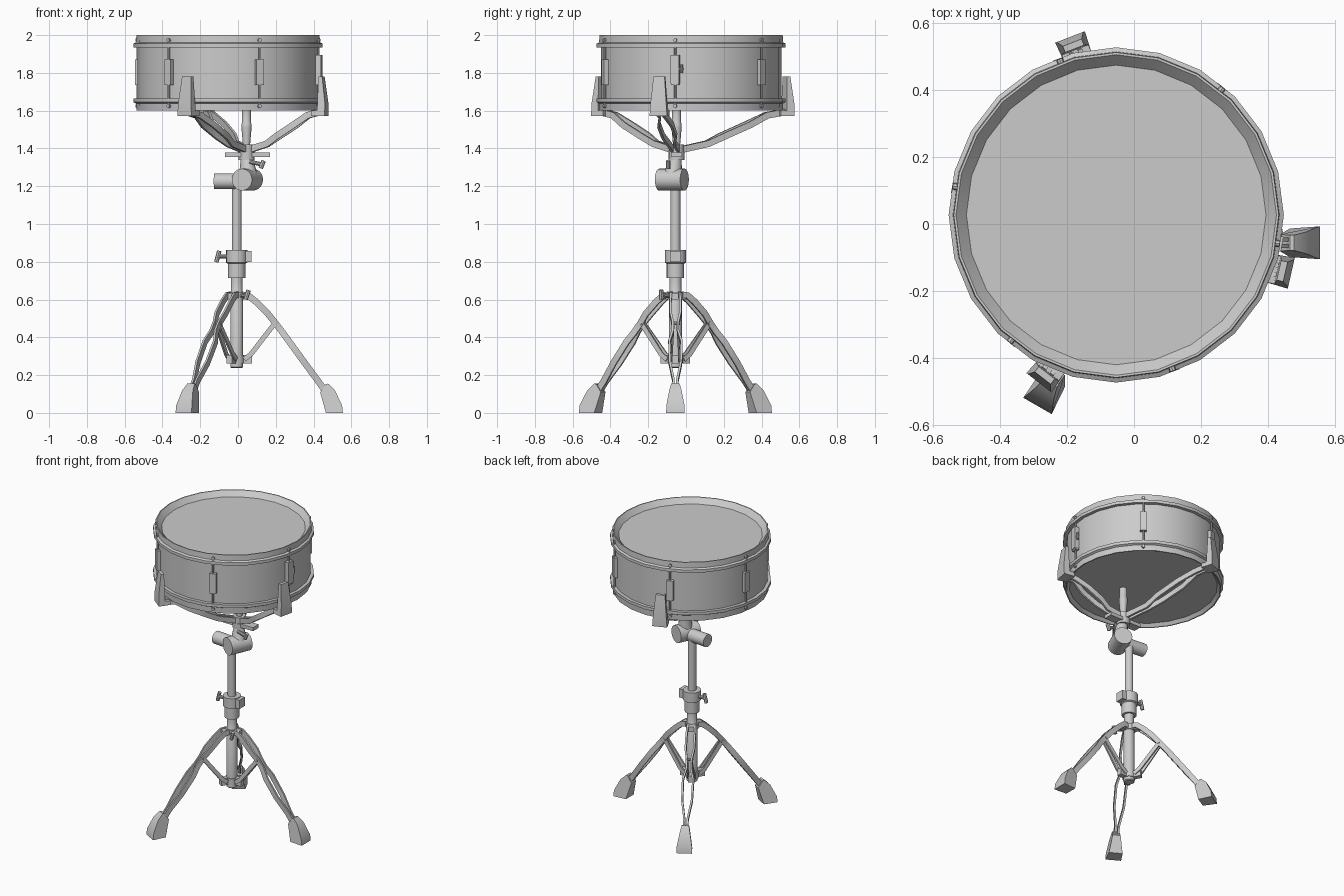
import bpy, bmesh, math
from mathutils import Vector, Matrix

if "Cube" in bpy.data.objects:
    bpy.data.objects.remove(bpy.data.objects["Cube"])

AX = Vector((-0.007, -0.056, 0))     # stand axis
DR = Vector((-0.053, 0.027, 0))      # drum axis
HUB = Vector((0.045, -0.05, 0))      # basket axis


def finish(name, bm, angle=35):
    bmesh.ops.recalc_face_normals(bm, faces=bm.faces)
    me = bpy.data.meshes.new(name)
    bm.to_mesh(me)
    bm.free()
    ob = bpy.data.objects.new(name, me)
    bpy.context.collection.objects.link(ob)
    if angle:
        bpy.ops.object.select_all(action='DESELECT')
        ob.select_set(True)
        bpy.context.view_layer.objects.active = ob
        bpy.ops.object.shade_smooth_by_angle(angle=math.radians(angle))
    return ob


def lathe(name, prof, centre, n=24, closed=False):
    """Revolve (radius, z) points; open profiles are capped."""
    bm = bmesh.new()
    rings = [[bm.verts.new(centre + Vector((r * math.cos(a), r * math.sin(a), z)))
              for a in (2 * math.pi * i / n for i in range(n))] for r, z in prof]
    pairs = list(zip(rings, rings[1:])) + ([(rings[-1], rings[0])] if closed else [])
    for a, b in pairs:
        for i in range(n):
            bm.faces.new((a[i], a[(i + 1) % n], b[(i + 1) % n], b[i]))
    if not closed:
        bm.faces.new(rings[0])
        bm.faces.new(rings[-1])
    return finish(name, bm)


def rod(name, a, b, r1, r2=None, n=16):
    """Cylinder or cone between two points."""
    a, b = Vector(a), Vector(b)
    bm = bmesh.new()
    m = Matrix.Translation((a + b) / 2) @ (b - a).to_track_quat('Z', 'Y').to_matrix().to_4x4()
    bmesh.ops.create_cone(bm, cap_ends=True, segments=n, radius1=r1,
                          radius2=r1 if r2 is None else r2, depth=(b - a).length, matrix=m)
    return finish(name, bm)


def radial(origin, ang):
    """Local frame: x outward, y sideways, z up."""
    return Matrix.Translation(origin) @ Matrix.Rotation(math.radians(ang), 4, 'Z')


def box(name, size, loc, frame=Matrix()):
    bm = bmesh.new()
    m = frame @ Matrix.Translation(loc) @ Matrix.Diagonal((*size, 1))
    bmesh.ops.create_cube(bm, size=1, matrix=m)
    return finish(name, bm, 0)


def wedge(name, prof, frame):
    """Side profile of (out, z, width) points, spread sideways."""
    bm = bmesh.new()
    L, R = ([bm.verts.new(frame @ Vector((s, k * w / 2, z))) for s, z, w in prof] for k in (1, -1))
    bm.faces.new(L)
    bm.faces.new(R)
    for i in range(len(prof)):
        j = (i + 1) % len(prof)
        bm.faces.new((L[i], L[j], R[j], R[i]))
    return finish(name, bm, 25)


def strips(name, path, frame, thick, height):
    """Mirrored pair of flat bars along (out, side offset, z)."""
    bm = bmesh.new()
    for k in (1, -1):
        pts = [Vector((s, k * o, z)) for s, o, z in path]
        rings = []
        for i, p in enumerate(pts):
            t = (pts[min(i + 1, len(pts) - 1)] - pts[max(i - 1, 0)]).normalized()
            up = t.cross(Vector((0, 1, 0))).normalized() * height / 2
            side = up.cross(t).normalized() * thick / 2
            rings.append([bm.verts.new(frame @ (p + u * up + v * side))
                          for u, v in ((1, 1), (1, -1), (-1, -1), (-1, 1))])
        for a, b in zip(rings, rings[1:]):
            for i in range(4):
                bm.faces.new((a[i], a[(i + 1) % 4], b[(i + 1) % 4], b[i]))
        bm.faces.new(rings[0])
        bm.faces.new(rings[-1])
    return finish(name, bm, 30)


def wing_screw(name, a, b, up=0.03):
    """Small screw with a flat two-winged head at b."""
    a, b = Vector(a), Vector(b)
    rod(name + "_shaft", a, b, 0.011, n=10)
    v = Vector((0.008, 0, up))
    rod(name + "_wing", b - v, b + v, 0.012, n=8)


# drum shell, heads and hoops
lathe("drum_shell", [(0.478, 1.62), (0.478, 1.95)], DR)
lathe("batter_head", [(0.46, 1.945), (0.46, 1.966)], DR)
lathe("resonant_head", [(0.465, 1.625), (0.465, 1.645)], DR)
hoop = [(0.47, 0), (0.5, 0), (0.5, 0.02), (0.487, 0.027), (0.485, 0.065), (0.478, 0.065), (0.446, 0.03)]
lathe("top_hoop", [(r, 1.935 + z) for r, z in hoop], DR, closed=True)
lathe("bottom_hoop", [(r, 1.665 - z) for r, z in hoop], DR, closed=True)

# tension rods, lugs and hoop bolts
for i in range(6):
    f = radial(DR, -10 + 60 * i)
    box("lug", (0.03, 0.042, 0.135), (0.482, 0, 1.803), f)
    rod("tension_rod", f @ Vector((0.487, 0, 1.62)), f @ Vector((0.487, 0, 1.98)), 0.006, n=8)
    for z in (1.624, 1.973):
        rod("hoop_bolt", f @ Vector((0.475, 0, z)), f @ Vector((0.495, 0, z)), 0.01, n=8)

# snare strainer
f = radial(DR, -10)
box("strainer", (0.03, 0.045, 0.15), (0.488, 0, 1.82), f)
rod("strainer_arm", f @ Vector((0.49, 0, 1.82)), f @ Vector((0.49, 0.045, 1.82)), 0.006, n=8)
rod("strainer_knob", f @ Vector((0.49, 0.035, 1.80)), f @ Vector((0.49, 0.035, 1.845)), 0.009, n=8)

# basket arms and rubber claws
claw = [(-0.045, 1.573, .085), (0.03, 1.573, .095), (0.03, 1.64, .085), (0.012, 1.782, .06),
        (-0.008, 1.782, .06), (-0.012, 1.602, .085), (-0.045, 1.602, .085)]
for x, y in ((0.44, -0.14), (-0.18, 0.53), (-0.265, -0.45)):
    p = Vector((x, y, 0))
    d = p - HUB
    ang, R = math.degrees(math.atan2(d.y, d.x)), d.length
    wedge("basket_claw", claw, radial(p, ang))
    arm = [(.05, .016, 1.395), (.28, .016, 1.425), (.42, .034, 1.465), (.65, .036, 1.525),
           (.82, .014, 1.575), (.98, .014, 1.592)]
    strips("basket_arm", [(s * R, o, z) for s, o, z in arm], radial(HUB, ang), 0.014, 0.034)

# basket hub, centre screw and adjusting wing
lathe("basket_screw", [(0.019, 1.34), (0.019, 1.42), (0.027, 1.51), (0.027, 1.53),
                       (0.024, 1.535), (0.024, 1.6)], HUB, 16)
lathe("basket_hub", [(0.04, 1.375), (0.04, 1.42)], HUB, 16)
box("adjusting_wing", (0.24, 0.06, 0.024), HUB + Vector((0.005, 0, 1.367)))
rod("wing_boss", HUB + Vector((0, 0, 1.34)), HUB + Vector((0, 0, 1.38)), 0.042)

# tilter joint
rod("tilter_neck", (0.055, -0.072, 1.24), (0.047, -0.055, 1.352), 0.052, 0.032)
c, d = Vector((0.05, -0.075, 1.235)), Vector((0.4, 0.917, 0)) * 0.073
rod("tilter_barrel", c - d, c + d, 0.058, n=24)
rod("tilter_clamp", (-0.125, -0.056, 1.226), (0.03, -0.07, 1.226), 0.042, n=20)
wing_screw("tilter_screw", (0.06, -0.09, 1.33), (0.128, -0.095, 1.315), 0.02)

# telescoping post with clamp collar
lathe("upper_post", [(0.026, 0.7), (0.026, 1.23)], AX, 20)
lathe("post_collar", [(0.046, 0.715), (0.046, 0.79), (0.056, 0.795), (0.056, 0.862), (0.03, 0.862)], AX, 20)
box("collar_ear", (0.06, 0.06, 0.06), AX + Vector((0.048, 0, 0.828)))
wing_screw("collar_screw", AX + Vector((-0.04, 0, 0.828)), AX + Vector((-0.1, 0, 0.828)))
lathe("lower_tube", [(0.028, 0.238), (0.034, 0.243), (0.034, 0.63), (0.031, 0.635), (0.031, 0.72)], AX, 20)
lathe("leg_collar", [(0.04, 0.6), (0.04, 0.637)], AX, 16)
lathe("brace_collar", [(0.04, 0.262), (0.04, 0.307)], AX, 16)
wing_screw("leg_screw", AX + Vector((0.025, -0.03, 0.62)), AX + Vector((0.055, -0.075, 0.625)), 0.025)

# tripod legs, braces and feet
foot = [(.472, 0, .085), (.562, 0, .098), (.558, .04, .096), (.52, .12, .065),
        (.484, .155, .045), (.472, .153, .045), (.442, .11, .05)]
leg = [(.03, .022, .625), (.06, .024, .622), (.10, .026, .59), (.165, .026, .525), (.205, .014, .475),
       (.24, .014, .43), (.28, .032, .375), (.36, .03, .265), (.43, .01, .17), (.48, .01, .10)]
brace = [(.04, .02, .283), (.075, .02, .31), (.20, .01, .472)]
for ang in (0, 120, 240):
    f = radial(AX, ang)
    strips("tripod_leg", leg, f, 0.012, 0.034)
    strips("leg_brace", brace, f, 0.01, 0.026)
    box("leg_bracket", (0.04, 0.034, 0.034), (0.045, 0, 0.618), f)
    box("brace_bracket", (0.045, 0.034, 0.045), (0.058, 0, 0.285), f)
    rod("brace_pivot", f @ Vector((.2, -.024, .475)), f @ Vector((.2, .024, .475)), 0.009, n=8)
    wedge("rubber_foot", foot, f)
